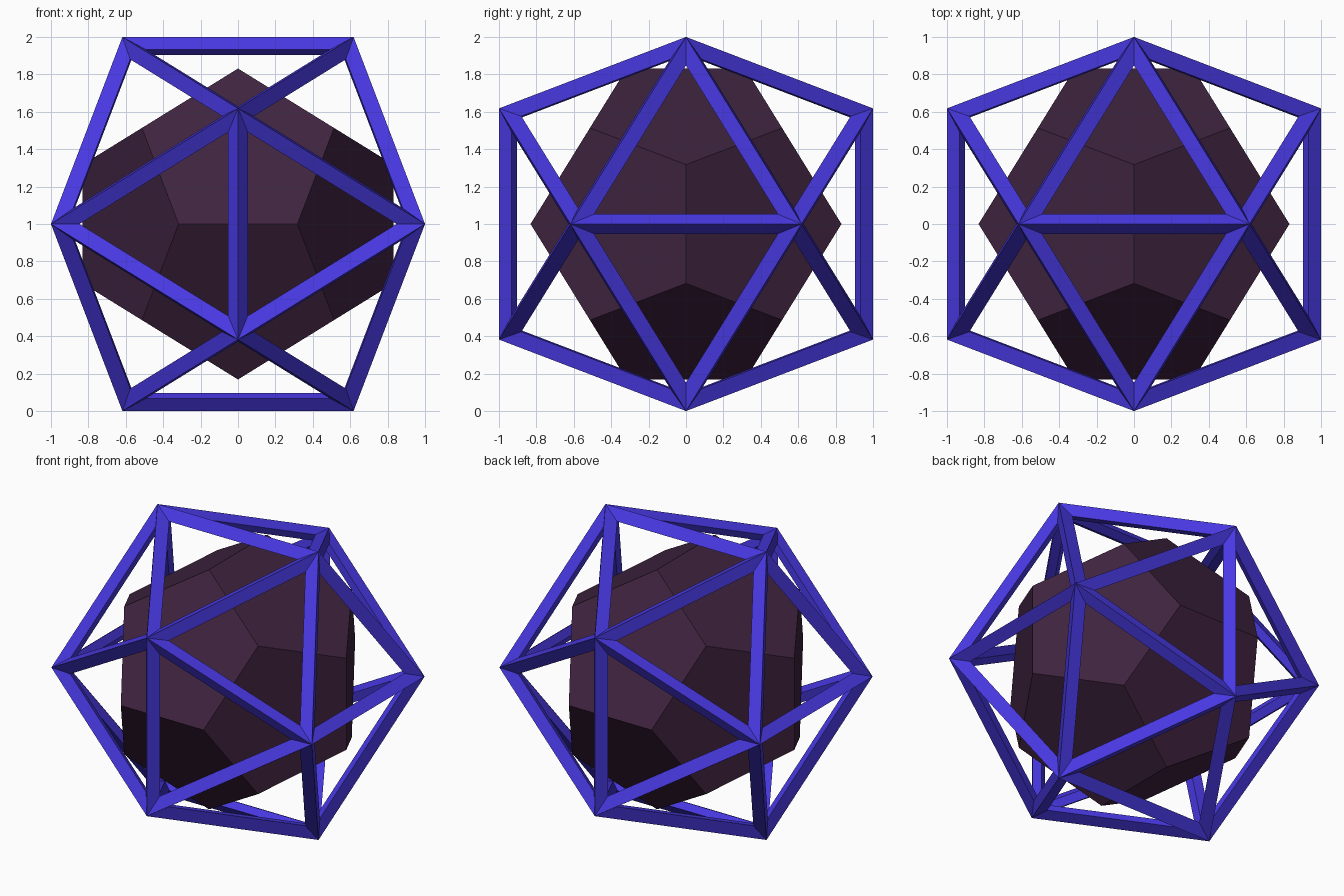
import bpy, bmesh, math
from mathutils import Vector

if "Cube" in bpy.data.objects:
    bpy.data.objects.remove(bpy.data.objects["Cube"])

PHI = (1 + math.sqrt(5)) / 2
CENTRE = Vector((0, 0, 1))
R_OUT = math.sqrt(1 + 1 / PHI ** 2)   # radius of the outer strut corners
R_MID = R_OUT / 1.05                  # base icosahedron radius
HALF = R_OUT - R_MID                  # half strut thickness


def hull(points):
    """Convex solid with its coplanar triangles merged."""
    bm = bmesh.new()
    for p in points:
        bm.verts.new(p)
    bmesh.ops.convex_hull(bm, input=bm.verts[:])
    bmesh.ops.dissolve_limit(bm, angle_limit=0.02, verts=bm.verts[:], edges=bm.edges[:])
    bmesh.ops.recalc_face_normals(bm, faces=bm.faces[:])
    return bm


def finish(bm, name, colour):
    bmesh.ops.recalc_face_normals(bm, faces=bm.faces[:])
    mesh = bpy.data.meshes.new(name)
    bm.to_mesh(mesh)
    bm.free()
    mat = bpy.data.materials.new(name + "_colour")
    mat.diffuse_color = (*colour, 1)
    mat.use_nodes = True
    mat.node_tree.nodes["Principled BSDF"].inputs["Base Color"].default_value = mat.diffuse_color
    mesh.materials.append(mat)
    obj = bpy.data.objects.new(name, mesh)
    obj.location = CENTRE
    bpy.context.collection.objects.link(obj)


# Base icosahedron: three crossed golden rectangles
corners = []
for a in (-1, 1):
    for b in (-1 / PHI, 1 / PHI):
        corners += [Vector((b, 0, a)), Vector((a, b, 0)), Vector((0, a, b))]
ico = hull([c.normalized() * R_MID for c in corners])

# Open frame: diamond-section struts along every edge
frame = bmesh.new()
outer, inner = {}, {}
for v in ico.verts:
    n = v.co.normalized()
    outer[v] = frame.verts.new(v.co + n * HALF)
    inner[v] = frame.verts.new(v.co - n * HALF)
for f in ico.faces:
    mid_point = f.calc_center_median()
    vs = f.verts[:]
    # inset point at each triangle corner, HALF away from both edges
    mid = [frame.verts.new(v.co + (mid_point - v.co).normalized() * 2 * HALF) for v in vs]
    for i in range(3):
        j = (i + 1) % 3
        frame.faces.new((outer[vs[i]], outer[vs[j]], mid[j], mid[i]))
        frame.faces.new((mid[i], mid[j], inner[vs[j]], inner[vs[i]]))

# Solid core: dodecahedron on the icosahedron's face centres
core = hull([f.calc_center_median() for f in ico.faces])
ico.free()

finish(frame, "open_frame", (0.065, 0.04, 0.76))
finish(core, "solid_core", (0.05, 0.017, 0.05))
